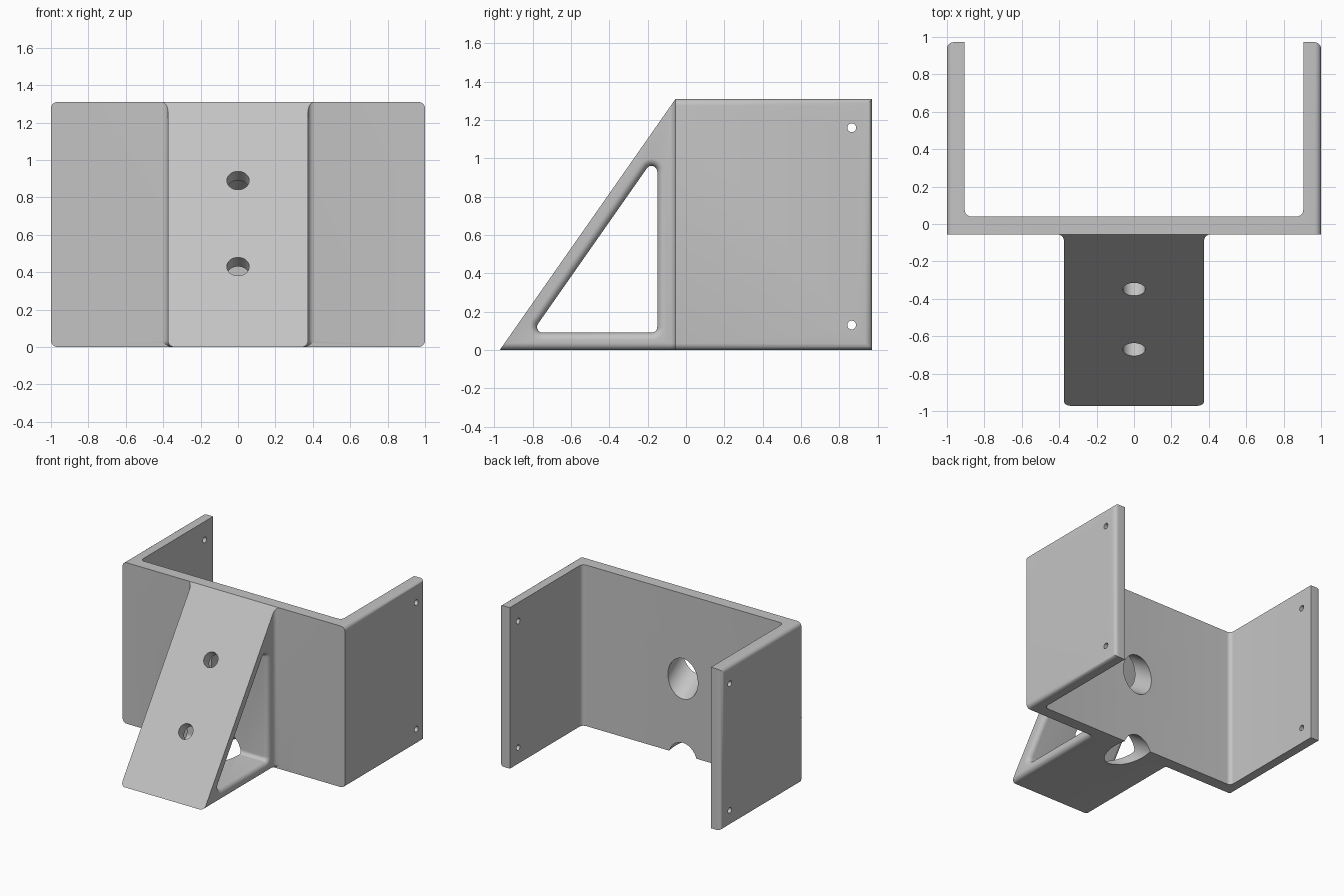
import bpy, bmesh
from math import pi, sin, cos, atan2, sqrt
from mathutils import Vector

if "Cube" in bpy.data.objects:
    bpy.data.objects.remove(bpy.data.objects["Cube"], do_unlink=True)

HEIGHT, WALL_FRONT, WALL_BACK, TIP = 1.31, -0.055, 0.04, -0.972
ARM_END, ARM_INNER, STRUT_HALF, ROUND = 0.972, 0.905, 0.375, 0.035

# Slope direction and outward normal in the side plane
run, rise = WALL_FRONT - TIP, HEIGHT
slope_len = sqrt(run * run + rise * rise)
normal = Vector((0, -rise / slope_len, run / slope_len))

grey = bpy.data.materials.new("light grey")
grey.use_nodes = True
COLOUR = (0.55, 0.55, 0.55, 1)
grey.diffuse_color = COLOUR
grey.node_tree.nodes["Principled BSDF"].inputs["Base Color"].default_value = COLOUR


def to_object(name, bm):
    bmesh.ops.recalc_face_normals(bm, faces=bm.faces)
    mesh = bpy.data.meshes.new(name)
    bm.to_mesh(mesh)
    bm.free()
    mesh.materials.append(grey)
    obj = bpy.data.objects.new(name, mesh)
    bpy.context.collection.objects.link(obj)
    return obj


def arc(cx, cy, r, start, end, steps=8):
    angles = [start + (end - start) * i / steps for i in range(steps + 1)]
    return [(cx + r * cos(a), cy + r * sin(a)) for a in angles]


def loft(rings):
    """Closed solid through a series of equal-length rings."""
    bm = bmesh.new()
    loops = [[bm.verts.new(p) for p in ring] for ring in rings]
    n = len(loops[0])
    for a, b in zip(loops, loops[1:]):
        for i in range(n):
            bm.faces.new((a[i], a[(i + 1) % n], b[(i + 1) % n], b[i]))
    bm.faces.new(loops[0])
    bm.faces.new(loops[-1])
    bmesh.ops.recalc_face_normals(bm, faces=bm.faces)
    return bm


def upright(plan):
    return loft([[(x, y, z) for x, y in plan] for z in (0, HEIGHT)])


def round_edges(bm, rule):
    edges = [e for e in bm.edges if rule(e.verts[0].co, e.verts[1].co)]
    bmesh.ops.bevel(bm, geom=edges, offset=ROUND, segments=6, profile=0.5,
                    affect='EDGES')


def rod(name, start, axis, radius, length):
    bm = bmesh.new()
    bmesh.ops.create_cone(bm, cap_ends=True, segments=48, radius1=radius,
                          radius2=radius, depth=length)
    obj = to_object(name, bm)
    obj.rotation_mode = 'QUATERNION'
    obj.rotation_quaternion = axis.to_track_quat('Z', 'Y')
    obj.location = start + axis * length / 2
    return obj


def combine(target, other, operation):
    bpy.context.view_layer.update()
    mod = target.modifiers.new(operation.lower(), 'BOOLEAN')
    mod.operation, mod.object, mod.solver = operation, other, 'EXACT'
    bpy.context.view_layer.objects.active = target
    bpy.ops.object.modifier_apply(modifier=mod.name)
    bpy.data.objects.remove(other, do_unlink=True)


# U-shaped channel: back wall with two arms, outer arm edges rounded
inner_right = arc(ARM_INNER - ROUND, WALL_BACK + ROUND, ROUND, 0, -pi / 2)
inner_left = [(-x, y) for x, y in reversed(inner_right)]
plan = ([(-1, WALL_FRONT), (1, WALL_FRONT), (1, ARM_END), (ARM_INNER, ARM_END)]
        + inner_right + inner_left
        + [(-ARM_INNER, ARM_END), (-1, ARM_END)])
bm = upright(plan)
round_edges(bm, lambda a, b: a.x * b.x > 0.999
            and not (a.y < WALL_FRONT + 0.001 and b.y < WALL_FRONT + 0.001))
bracket = to_object("mounting_bracket", bm)

# Wedge strut: flared into the wall, rounded below, sliced along the slope
flare = arc(STRUT_HALF + ROUND, WALL_FRONT - ROUND, ROUND, pi, pi / 2)
side = [(STRUT_HALF, TIP - 0.3)] + flare + [(STRUT_HALF + ROUND, WALL_FRONT + 0.03)]
bm = upright(side + [(-x, y) for x, y in reversed(side)])
round_edges(bm, lambda a, b: max(a.z, b.z) < 0.001
            and a.x * b.x > 0 and min(abs(a.x), abs(b.x)) > 0.3)
cut = bmesh.ops.bisect_plane(bm, geom=bm.verts[:] + bm.edges[:] + bm.faces[:],
                             plane_co=(0, TIP, 0), plane_no=normal,
                             clear_outer=True)
rim = [e for e in bm.edges if e.is_boundary]
bmesh.ops.holes_fill(bm, edges=rim, sides=0)
strut = to_object("wedge_strut", bm)

# Triangular side window whose mouth is rounded outward
CORNER, PLATE = 0.03, 0.085
low, back = 0.09 + CORNER, -0.15 - CORNER
reach = normal.y * TIP - PLATE - CORNER
front_corner = ((reach - normal.z * low) / normal.y, low)
top_corner = (back, (reach - normal.y * back) / normal.z)
tilt = atan2(normal.z, normal.y)


def window_ring(x, grow):
    r = CORNER + grow
    points = (arc(*front_corner, r, tilt, 1.5 * pi)
              + arc(back, low, r, 1.5 * pi, 2 * pi)
              + arc(*top_corner, r, 0, tilt))
    return [(x, y, z) for y, z in points]


MOUTH = 0.04
steps = [(STRUT_HALF - MOUTH + MOUTH * sin(a), MOUTH * (1 - cos(a)))
         for a in [pi / 2 * i / 8 for i in range(9)]]
steps.append((STRUT_HALF + 0.1, MOUTH))
rings = [window_ring(-x, g) for x, g in reversed(steps)]
rings += [window_ring(x, g) for x, g in steps]
combine(strut, to_object("window_cutter", loft(rings)), 'DIFFERENCE')
combine(bracket, strut, 'UNION')

# Screw holes square to the slope, with wide tool-access bores behind them
for z in (0.89, 0.43):
    entry = Vector((0, TIP + z * run / rise, z))
    combine(bracket, rod("screw_cutter", entry + normal * 0.1, -normal, 0.06, 0.4),
            'DIFFERENCE')
    combine(bracket, rod("access_cutter", entry - normal * 0.12, -normal, 0.135, 1.1),
            'DIFFERENCE')

# Small pin holes through both arms
for z in (0.13, 1.16):
    combine(bracket, rod("pin_cutter", Vector((-1.2, 0.865, z)), Vector((1, 0, 0)),
                         0.023, 2.4), 'DIFFERENCE')

bpy.ops.object.select_all(action='DESELECT')
bracket.select_set(True)
bpy.context.view_layer.objects.active = bracket
bpy.ops.object.shade_smooth_by_angle(angle=0.6)
